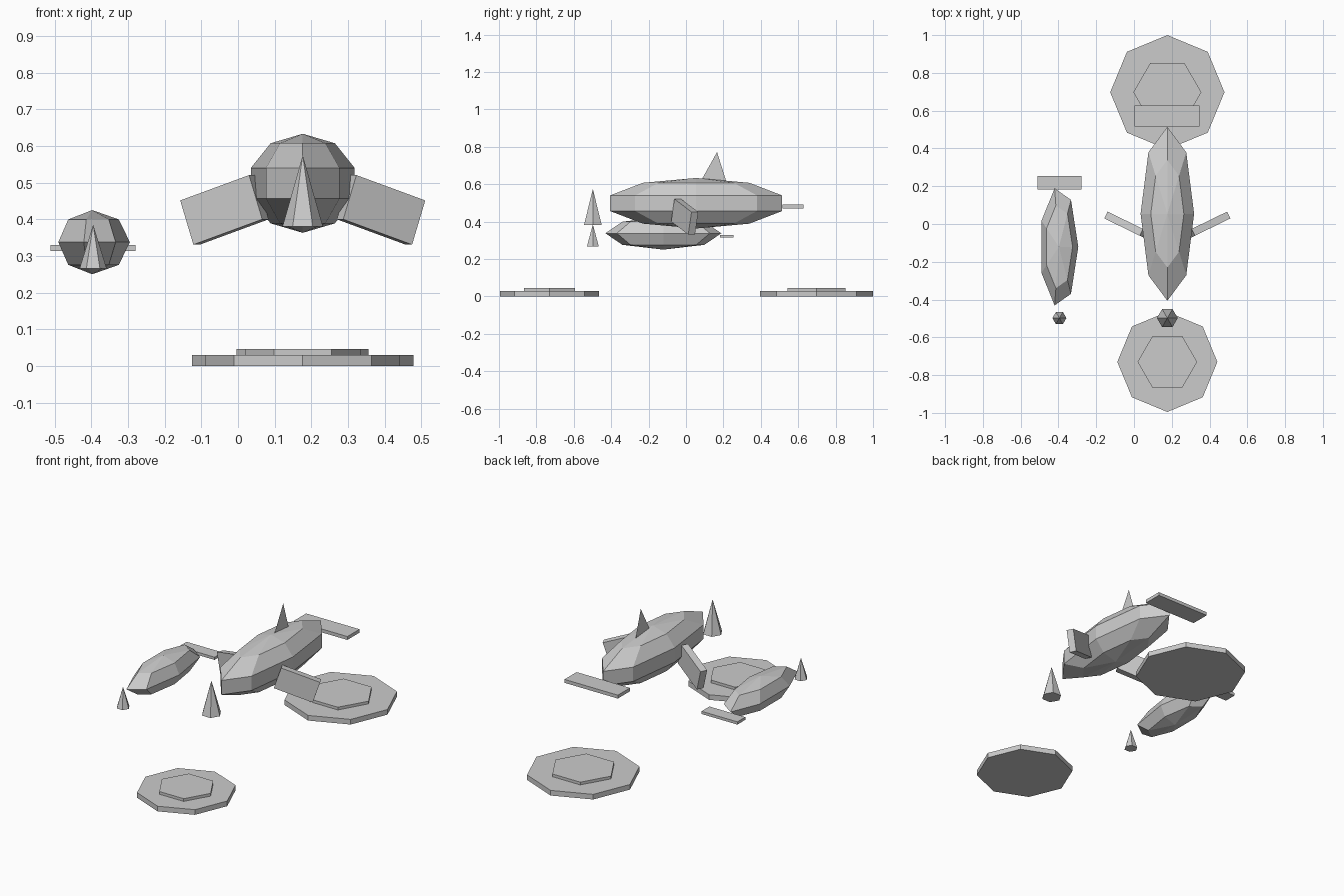
import bpy, bmesh
from math import sin, cos, pi, radians
from mathutils import Vector, Matrix

if "Cube" in bpy.data.objects:
    bpy.data.objects.remove(bpy.data.objects["Cube"])

CX = 0.1765   # centre line of the large fish
SX = -0.3975  # centre line of the small fish


def finish(bm, name):
    bmesh.ops.recalc_face_normals(bm, faces=bm.faces)
    me = bpy.data.meshes.new(name)
    bm.to_mesh(me)
    bm.free()
    ob = bpy.data.objects.new(name, me)
    bpy.context.collection.objects.link(ob)
    return ob


def lathe(name, sides, profile, centre, scale=(1, 1, 1)):
    """Revolve (radius, height) points; radius 0 gives a single pole point."""
    bm = bmesh.new()
    rings = []
    for r, z in profile:
        n = 1 if r < 1e-6 else sides
        ring = []
        for i in range(n):
            a = 2 * pi * i / sides
            p = Vector((r * cos(a) * scale[0], r * sin(a) * scale[1], z * scale[2]))
            ring.append(bm.verts.new(p + Vector(centre)))
        rings.append(ring)
    for a, b in zip(rings, rings[1:]):
        for i in range(sides):
            j = (i + 1) % sides
            quad = [a[i % len(a)], a[j % len(a)], b[j % len(b)], b[i % len(b)]]
            bm.faces.new(list(dict.fromkeys(quad)))
    for end in (rings[0], rings[-1]):
        if len(end) > 1:
            bm.faces.new(end)
    return finish(bm, name)


def ellipsoid(name, sides, bands, centre, radii):
    profile = [(sin(pi * k / bands), -cos(pi * k / bands)) for k in range(bands + 1)]
    return lathe(name, sides, profile, centre, radii)


def box(name, size, centre, rot=Matrix.Identity(4)):
    bm = bmesh.new()
    m = Matrix.Translation(centre) @ rot @ Matrix.Diagonal((*size, 1))
    bmesh.ops.create_cube(bm, size=1, matrix=m)
    return finish(bm, name)


# Round stepped pads on the ground
for name, y, r in (("back_pad", 0.6975, 0.3025), ("front_pad", -0.73, 0.265)):
    lathe(name, 8, [(r, 0), (r, 0.03)], (CX, y, 0))
    lathe(name + "_step", 6, [(r * 0.595, 0.02), (r * 0.595, 0.046)], (CX, y, 0))

# Fish bodies
ellipsoid("large_fish_body", 8, 5, (CX, 0.054, 0.4985), (0.149, 0.484, 0.135))
ellipsoid("small_fish_body", 7, 4, (SX, -0.121, 0.338), (0.1026, 0.318, 0.0875))

# Flat tails
box("large_fish_tail", (0.345, 0.112, 0.02), (CX - 0.002, 0.571, 0.481))
box("small_fish_tail", (0.232, 0.073, 0.016), (-0.395, 0.2185, 0.322))

# Side fins, swept back and drooping, mirrored about the large fish
for name, s in (("right_fin", 1), ("left_fin", -1)):
    rot = Matrix.Rotation(s * radians(26), 4, 'Z') @ Matrix.Rotation(s * radians(18.3), 4, 'Y')
    box(name, (0.22, 0.04, 0.127), (CX + s * 0.2135, -0.007, 0.426), rot)

# Dorsal fin: one thin upright triangle
bm = bmesh.new()
bm.faces.new([bm.verts.new((CX, y, z)) for y, z in ((0.07, 0.6), (0.22, 0.6), (0.166, 0.772))])
finish(bm, "dorsal_fin")

# Pointed cones in front of each fish
lathe("large_cone", 6, [(0.055, 0.381), (0, 0.575)], (CX, -0.498, 0))
lathe("small_cone", 6, [(0.037, 0.266), (0, 0.386)], (-0.395, -0.498, 0))
